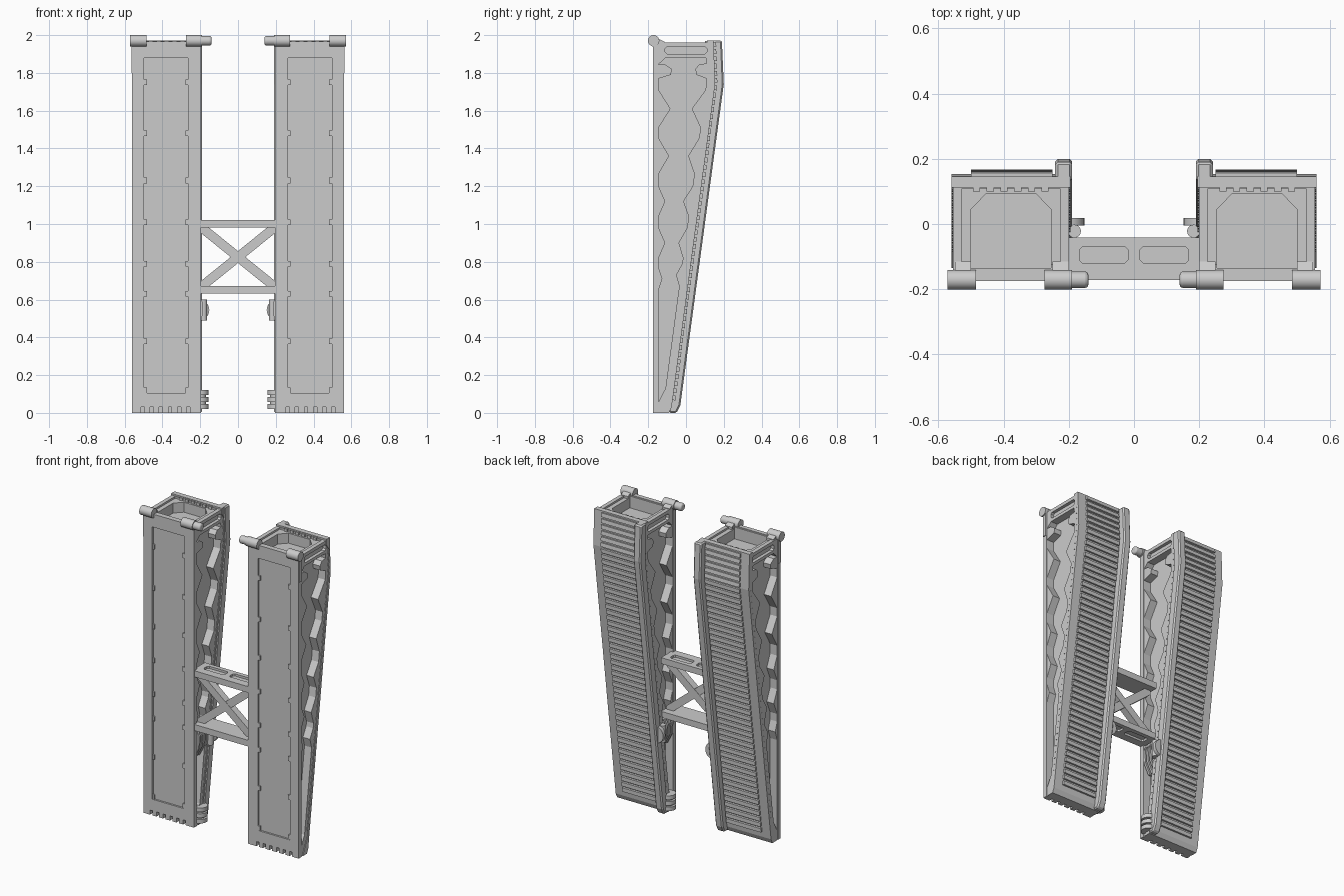
import bpy, bmesh, math
from mathutils import Vector

cube = bpy.data.objects.get("Cube")
if cube:
    bpy.data.objects.remove(cube, do_unlink=True)

grey = bpy.data.materials.new("plain grey")
grey.use_nodes = True
COLOUR = (0.6, 0.6, 0.6, 1)
grey.diffuse_color = COLOUR
grey.node_tree.nodes["Principled BSDF"].inputs["Base Color"].default_value = COLOUR

ORDER = {"x": lambda p, t: (t, *p), "y": lambda p, t: (p[0], t, p[1]), "z": lambda p, t: (*p, t)}


def part(name, solids, mirror=True):
    """Make one object from solids: (outline, axis, start, end)."""
    bm = bmesh.new()
    for pts, axis, a, b in solids:
        lo = [bm.verts.new(ORDER[axis](p, a)) for p in pts]
        hi = [bm.verts.new(ORDER[axis](p, b)) for p in pts]
        bm.faces.new(lo)
        bm.faces.new(hi[::-1])
        for i in range(len(pts)):
            j = (i + 1) % len(pts)
            bm.faces.new((lo[i], hi[i], hi[j], lo[j]))
    bmesh.ops.recalc_face_normals(bm, faces=bm.faces)
    mesh = bpy.data.meshes.new(name)
    bm.to_mesh(mesh)
    bm.free()
    mesh.materials.append(grey)
    obj = bpy.data.objects.new(name, mesh)
    bpy.context.collection.objects.link(obj)
    if mirror:
        obj.modifiers.new("mirror", "MIRROR")
    return obj


def cut(obj, solids):
    """Subtract solids one by one from an object, before it is mirrored."""
    bpy.context.view_layer.objects.active = obj
    for solid in solids:
        tool = part("cutter", [solid], False)
        tool.hide_render = True
        mod = obj.modifiers.new("cut", "BOOLEAN")
        mod.operation, mod.solver, mod.object = "DIFFERENCE", "EXACT", tool
        with bpy.context.temp_override(object=obj, active_object=obj):
            bpy.ops.object.modifier_move_to_index(modifier=mod.name, index=0)
            bpy.ops.object.modifier_apply(modifier=mod.name)
        bpy.data.objects.remove(tool, do_unlink=True)


def rect(u0, u1, v0, v1, c=0):
    """Rectangle outline with optional clipped corners."""
    if not c:
        return [(u0, v0), (u1, v0), (u1, v1), (u0, v1)]
    return [(u0 + c, v0), (u1 - c, v0), (u1, v0 + c), (u1, v1 - c),
            (u1 - c, v1), (u0 + c, v1), (u0, v1 - c), (u0, v0 + c)]


def circle(u, v, r, n=24):
    return [(u + r * math.cos(math.tau * i / n), v + r * math.sin(math.tau * i / n)) for i in range(n)]


def box(x0, x1, y0, y1, z0, z1):
    return (rect(x0, x1, y0, y1), "z", z0, z1)


X0, X1 = 0.195, 0.56        # outer sides
W0, W1 = 0.199, 0.556       # girder sides
TOP, BEND = 1.972, 1.74
SLOPE = 0.1345


def deck_y(z, base):
    """Depth of a deck line that reaches base at the bend."""
    return base - SLOPE * (BEND - min(z, BEND))


# Front plate with a sunken panel and toe slots
front = part("front_plate", [box(X0, X1, -0.175, -0.146, 0, 1.965)])
cut(front, [box(0.265, 0.497, -0.2, -0.163, 0.105, 1.88)]
    + [box(0.255 + i * 0.048, 0.273 + i * 0.048, -0.2, -0.135, -0.05, 0.03) for i in range(6)])
part("panel_clips", [box(x, x + 0.016, -0.173, -0.16, z - 0.015, z + 0.015)
                     for x in (0.263, 0.483)
                     for z in (0.12, 0.38, 0.63, 0.79, 1.01, 1.23, 1.48, 1.75)])

# Tapered box girder
core = part("girder", [([(-0.15, 0), (-0.1, 0), (-0.073, 0.1), (0.146, BEND), (0.135, 1.962), (-0.15, 1.962)],
                        "x", W0, W1)])
# Web panel outline: straight edges interrupted by triangular gussets
outline = [(-0.145, 0.06)]
for z, reach, half in ((0.71, 0.02, 0.06), (0.9, 0.035, 0.08), (1.12, 0.035, 0.08),
                       (1.36, 0.055, 0.095), (1.61, 0.063, 0.1)):
    outline += [(-0.145, z - half), (-0.145 + reach, z), (-0.145, z + half)]
outline += [(-0.145, 1.77), (-0.08, 1.79), (-0.075, 1.82), (-0.11, 1.845), (-0.145, 1.845), (-0.11, 1.88),
            (0.105, 1.88), (0.108, 1.85), (0.07, 1.845), (0.05, 1.82), (0.055, 1.79), (0.108, 1.77)]
for z, reach, half in ((1.61, 0.06, 0.1), (1.36, 0.045, 0.095), (1.12, 0.04, 0.08),
                       (0.9, 0.035, 0.08), (0.73, 0.025, 0.06)):
    outline += [(deck_y(z + half, 0.108), z + half), (deck_y(z, 0.108) - reach, z),
                (deck_y(z - half, 0.108), z - half)]
outline += [(deck_y(0.13, 0.108), 0.13)]
slot = rect(-0.11, 0.11, 1.9, 1.94, 0.01)
well = [(0.255, -0.135), (0.5, -0.135), (0.5, 0.045), (0.455, 0.092), (0.3, 0.092), (0.255, 0.045)]
cut(core, [(outline, "x", 0.505, 0.6), (outline, "x", 0.15, 0.25),
           (slot, "x", 0.535, 0.6), (slot, "x", 0.15, 0.22),
           box(0.226, 0.529, -0.125, 0.108, 1.95, 2.1), (well, "z", 1.885, 2.1)])

# Sloping deck, kerb and tread bars
part("deck", [([(0.112, TOP), (0.112, 1.935), (0.135, 1.9), (0.138, BEND), (-0.08, 0.11), (-0.135, 0),
                (-0.09, 0), (-0.076, 0.03), (0.154, BEND), (0.146, TOP)], "x", X0, X1)])
kerb = part("kerb", [([(0.13, TOP), (0.14, BEND), (-0.09, 0.03), (-0.09, 0), (-0.05, 0), (-0.03, 0.04),
                       (0.2, BEND), (0.19, TOP)], "x", 0.19, 0.242)])
bevel = kerb.modifiers.new("bevel", "BEVEL")
bevel.width, bevel.segments = 0.008, 1

bars = []
for a, b, count in (((-0.071, 0.06), (0.154, BEND), 44), ((0.154, BEND), (0.146, TOP - 0.003), 6)):
    a, b = Vector(a), Vector(b)
    step = (b - a) / count
    out = Vector((step.y, -step.x)).normalized()
    for i in range(count):
        s = a + step * (i + 0.2)
        e = a + step * (i + 0.85)
        bars.append(([s - out * 0.005, e - out * 0.005, e + out * 0.011, s + out * 0.014], "x", 0.25, 0.5))
part("tread_bars", bars)

# Small teeth below the deck edge and on the top rim
teeth = []
for i in range(44):
    z = 0.15 + i * 0.04
    y = deck_y(z, 0.138)
    for x0, x1 in ((X0, X0 + 0.015), (X1 - 0.015, X1)):
        teeth.append(([(y - 0.009, z), (y + 0.006, z), (y + 0.006, z + 0.02), (y - 0.006, z + 0.02)], "x", x0, x1))
teeth += [box(0.262 + i * 0.042, 0.284 + i * 0.042, 0.1, 0.115, 1.945, 1.968) for i in range(6)]
part("deck_teeth", teeth)

# Hinge tubes, pin and brackets at the top
tubes = part("hinge_tubes", [(circle(-0.171, 1.97, 0.03), "x", a, b) for a, b in ((0.19, 0.275), (0.485, 0.572))])
pin = part("hinge_pin", [(circle(-0.171, 1.97, 0.025), "x", 0.14, 0.2)])
round_end = pin.modifiers.new("round", "BEVEL")
round_end.width, round_end.segments = 0.01, 3
part("hinge_brackets", [([(-0.17, 1.94), (-0.115, 1.94), (-0.115, 1.966), (-0.145, 1.98), (-0.17, 1.985)], "x", a, b)
                        for a, b in ((0.2, 0.25), (0.5, 0.55))])
part("side_brackets", [box(0.55, 0.565, -0.174, -0.147, 1.8, 1.96)])

# Latch with fingers on the inner side
dome = [(0.205 - 0.053 * math.sin(math.pi * i / 12), 0.545 - 0.055 * math.cos(math.pi * i / 12)) for i in range(13)]
latch = part("latch", [(dome, "y", -0.005, 0.018), (circle(0.183, -0.022, 0.02), "z", 0.49, 0.6)])
fingers = []
for i in range(4):
    y = -0.135 + i * 0.026
    fingers.append(([(0.26, 0.43), (0.225, 0.43), (0.19, 0.5), (0.185, 0.58), (0.2, 0.61), (0.26, 0.61)],
                    "y", y, y + 0.015))
part("latch_fingers", fingers)

# Stacked lugs at the foot
lugs = part("foot_lugs", [(circle(0.2, -0.105, 0.045), "z", z, z + 0.026) for z in (0.02, 0.057, 0.094)]
            + [(circle(0.2, -0.105, 0.03), "z", 0.03, 0.11)])

# Cross brace between the girders
frame = part("brace_bars", [box(-0.21, 0.21, -0.172, -0.042, z, z + 0.04) for z in (0.632, 0.982)], False)
slots = [rect(s - 0.075, s + 0.075, -0.12, -0.07, 0.01) for s in (-0.093, 0.093)]
cut(frame, [(s, "z", 1.008, 1.1) for s in slots] + [(s, "z", 0.5, 0.646) for s in slots])
part("brace_diagonals", [([(-0.2 * s, 0.66), (-0.165 * s, 0.66), (0.2 * s, 0.955), (0.2 * s, 0.99),
                           (0.165 * s, 0.99), (-0.2 * s, 0.695)], "y", -0.13 + 0.001 * s, -0.085 + 0.001 * s)
                         for s in (1, -1)], False)

# Smooth only the round parts
for obj in (tubes, pin, latch, lugs):
    bpy.ops.object.select_all(action="DESELECT")
    obj.select_set(True)
    bpy.context.view_layer.objects.active = obj
    bpy.ops.object.shade_smooth_by_angle(angle=math.radians(35))
